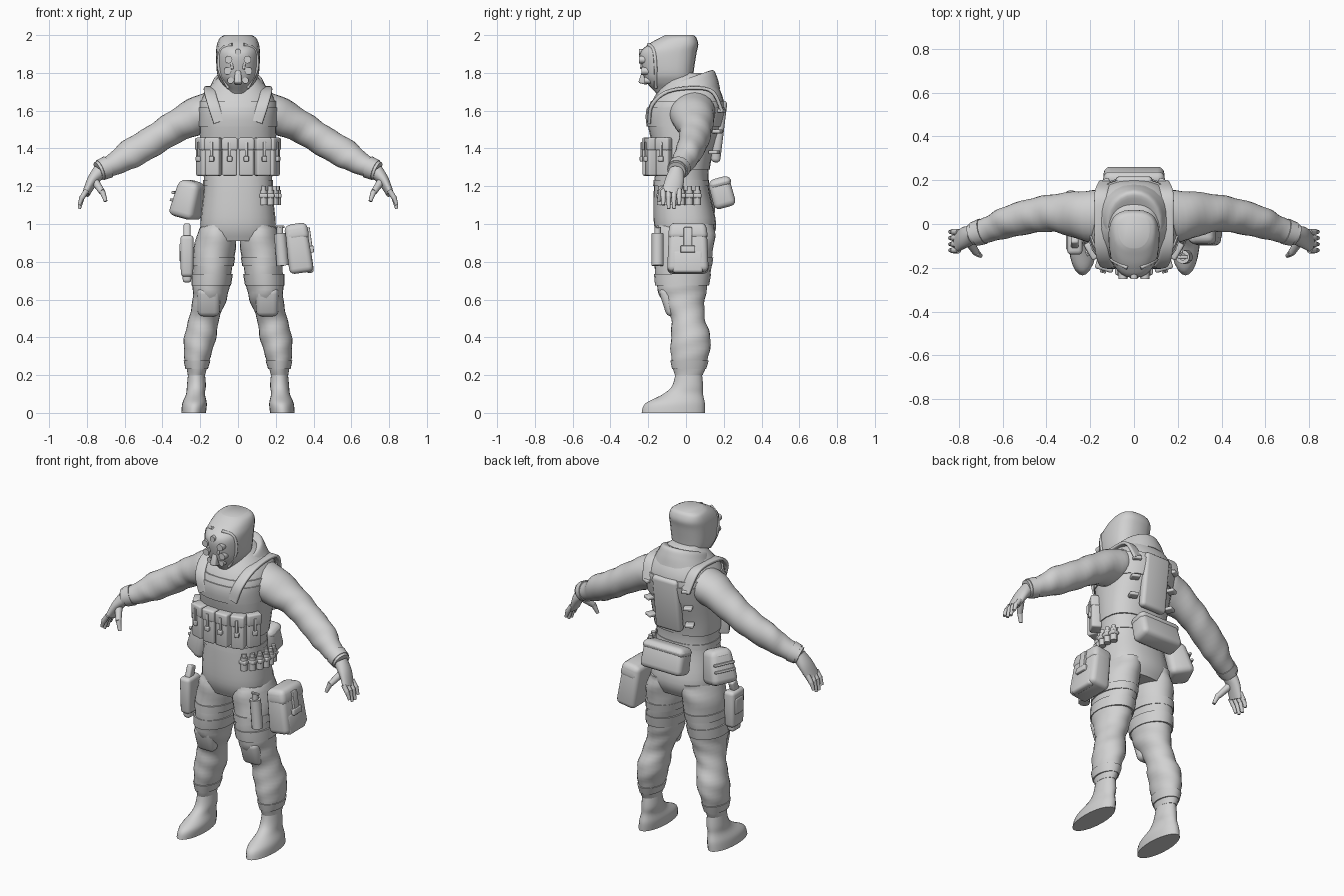
import bpy, bmesh, math
from mathutils import Matrix, Vector

default_cube = bpy.data.objects.get("Cube")
if default_cube:
    bpy.data.objects.remove(default_cube)

grey = bpy.data.materials.new("plain_grey")
grey.use_nodes = True
colour = (.64, .64, .64, 1)
grey.diffuse_color = colour
grey.node_tree.nodes["Principled BSDF"].inputs["Base Color"].default_value = colour
UP = Vector((0, 0, 1))


def finish(name, bm, mirror, angle):
    """Turn a bmesh into a smooth shaded object, optionally mirrored across x."""
    bmesh.ops.recalc_face_normals(bm, faces=bm.faces)
    mesh = bpy.data.meshes.new(name)
    bm.to_mesh(mesh)
    bm.free()
    mesh.materials.append(grey)
    part = bpy.data.objects.new(name, mesh)
    bpy.context.collection.objects.link(part)
    bpy.ops.object.select_all(action='DESELECT')
    part.select_set(True)
    bpy.context.view_layer.objects.active = part
    bpy.ops.object.shade_smooth_by_angle(angle=math.radians(angle))
    if mirror:
        part.modifiers.new("Mirror", 'MIRROR').use_mirror_merge = False


def spline(rows, steps=5):
    """Fill in rows of numbers along a smooth curve through the given ones."""
    rows = [Vector(row) for row in rows]
    dense = []
    for i in range(len(rows) - 1):
        start, end = rows[i], rows[i + 1]
        pull_in = (end - rows[max(i - 1, 0)]) / 2
        pull_out = (rows[min(i + 2, len(rows) - 1)] - start) / 2
        for step in range(steps):
            t = step / steps
            blend = t * t * (3 - 2 * t)
            dense.append(start.lerp(end, blend) + pull_in * t * (1 - t) ** 2 - pull_out * t * t * (1 - t))
    return dense + [rows[-1]]


def level(rows):
    """Rows of height, x centre, half width, front y and back y become smooth level rings."""
    return spline([(x, (front + back) / 2, z, half, (back - front) / 2) for z, x, half, front, back in rows])


def loft(name, rings, axis=None, mirror=False, sides=24, power=2, egg=0, fold=0):
    """Skin rings (x, y, z, half width, half depth) set square to their path or to axis."""
    bm = bmesh.new()
    loops = []
    centres = [Vector(ring[:3]) for ring in rings]
    for i, centre in enumerate(centres):
        along = axis or centres[min(i + 1, len(rings) - 1)] - centres[max(i - 1, 0)]
        along = along.normalized()
        across = (Vector((1, 0, 0)) - along * along.x).normalized()
        deep = along.cross(across)
        loop = []
        for k in range(sides):
            angle = math.tau * k / sides
            c, s = math.cos(angle), math.sin(angle)
            ripple = 1 + fold * math.sin(i * 1.3 + angle * 2)
            wide = math.copysign(abs(c) ** (2 / power), c) * (1 + egg * s) * ripple
            thick = math.copysign(abs(s) ** (2 / power), s) * ripple
            loop.append(bm.verts.new(centre + across * rings[i][3] * wide + deep * rings[i][4] * thick))
        loops.append(loop)
    for low, high in zip(loops, loops[1:]):
        for k in range(sides):
            bm.faces.new((low[k - 1], low[k], high[k], high[k - 1]))
    bm.faces.new(loops[0])
    bm.faces.new(loops[-1])
    finish(name, bm, mirror, 50)


def band(name, rings, low, high, grow=.008, **options):
    """Wrap a slightly larger sleeve round part of another loft."""
    swell = Vector((0, 0, 0, grow, grow))
    loft(name, [ring + swell for ring in rings if low <= ring[2] <= high], **options)


def rod(name, start, end, radius, tip=1, mirror=True):
    loft(name, [(*start, radius, radius), (*end, radius * tip, radius * tip)], mirror=mirror, sides=12)


def place(loc, turn=0, lean=0):
    """Stand a part at loc, turned about the vertical and leaning to its own front."""
    return (Matrix.Translation(loc) @ Matrix.Rotation(math.radians(turn), 4, 'Z')
            @ Matrix.Rotation(math.radians(lean), 4, 'X'))


def box(name, frame, size, bevel=.01, taper=1, mirror=False):
    """Bevelled block; taper scales its top face."""
    bm = bmesh.new()
    bmesh.ops.create_cube(bm, size=1)
    for v in bm.verts:
        scale = taper if v.co.z > 0 else 1
        v.co = Vector((v.co.x * size[0] * scale, v.co.y * size[1] * scale, v.co.z * size[2]))
    bmesh.ops.bevel(bm, geom=bm.edges[:], offset=bevel, segments=3, profile=.5, affect='EDGES')
    bm.transform(frame)
    finish(name, bm, mirror, 35)


def pouch(name, frame, size, bevel=.01, taper=1, mirror=False, strapped=True):
    """Bag with a lid and, if strapped, a strap and buckle on its front."""
    w, d, h = size
    lid = frame @ Matrix.Translation((0, -d * .04, h * .34))
    box(name, frame, size, bevel, taper, mirror)
    box(name + "_lid", lid, (w * taper * 1.08, d * taper * 1.06, h * .34), bevel, taper, mirror)
    if strapped:
        strap = frame @ Matrix.Translation((0, -d / 2, h * .15))
        buckle = frame @ Matrix.Translation((0, -d / 2, -h * .05))
        box(name + "_strap", strap, (w * .2, .02, h * .5), .004, mirror=mirror)
        box(name + "_buckle", buckle, (w * .35, .03, h * .14), .005, mirror=mirror)


# Torso, vest and belt
torso = level([
    (.91, 0, .18, -.14, .13), (1, 0, .2, -.17, .16), (1.2, 0, .18, -.17, .12), (1.35, 0, .19, -.16, .13),
    (1.55, 0, .2, -.2, .19), (1.65, 0, .2, -.18, .2), (1.74, 0, .14, -.12, .16), (1.8, 0, .08, -.08, .08)])
loft("torso", torso, UP, power=2.4)
band("vest", torso, 1.27, 1.66, .006, axis=UP, power=2.5)
band("chest_plate", torso, 1.48, 1.62, .013, axis=UP, power=2.4)
band("belt", torso, 1.17, 1.24, .004, axis=UP, power=2.4)
strap_path = spline([(.1, -.195, 1.54), (.13, -.18, 1.63), (.15, -.1, 1.7), (.15, .04, 1.72),
                     (.15, .14, 1.7), (.13, .19, 1.6)])
loft("shoulder_strap", [(*point, .03, .01) for point in strap_path], mirror=True, power=4)

# Collar and hooded head
loft("collar", spline([(0, .02, 1.66, .18, .17), (0, .01, 1.72, .15, .165), (0, 0, 1.765, .125, .15),
                       (0, -.02, 1.755, .1, .11)]), Vector((0, -.35, 1)))
head = level([(1.65, 0, .08, -.12, .06), (1.7, 0, .06, -.165, .04), (1.75, 0, .09, -.21, .04),
              (1.8, 0, .11, -.23, .04), (1.9, 0, .115, -.245, .055), (1.95, 0, .11, -.2, .065),
              (1.985, 0, .095, -.14, .055), (2, 0, .07, -.11, .04)])
loft("hooded_head", head, UP, power=2.5, egg=.15)
hood_edge = spline([(.03, -.2, 1.95), (.09, -.17, 1.92), (.1, -.16, 1.82), (.05, -.16, 1.72)])
loft("hood_rim", [(*point, .009, .009) for point in hood_edge], mirror=True, sides=8)

# Mask fittings
box("mask_ridge", place((0, -.217, 1.79), lean=-14), (.04, .05, .1), taper=.7)
rod("forehead_lens", (0, -.2, 1.91), (0, -.25, 1.91), .017, mirror=False)
for name, x, z, front, radius in (("eye_lens", .05, 1.87, -.25, .02), ("cheek_valve", .055, 1.81, -.235, .02),
                                  ("chin_valve", .04, 1.76, -.22, .017)):
    rod(name, (x, -.15, z), (x, front, z), radius)
rod("mask_strap", (.04, -.22, 1.92), (.03, -.237, 1.82), .007)

# Sleeves, cuffs and hands
sleeve = spline([
    (.1, .03, 1.61, .1, .11), (.2, .035, 1.58, .1, .12), (.34, .05, 1.51, .085, .09), (.45, .04, 1.44, .08, .08),
    (.57, .01, 1.37, .08, .07), (.65, -.02, 1.32, .06, .06), (.74, -.05, 1.28, .05, .05)])
loft("sleeve", sleeve, mirror=True, fold=.025)
band("cuff", sleeve, 1.28, 1.31, .005, mirror=True)
loft("palm", spline([(.73, -.05, 1.28, .04, .04), (.77, -.06, 1.23, .03, .05), (.805, -.08, 1.16, .02, .05)]),
     mirror=True)
for i, length in enumerate((.06, .08, .08, .06)):
    y = -.12 + i * .028
    rod("finger", (.8, y, 1.18), (.825, y, 1.14), .014)
    rod("fingertip", (.825, y, 1.145), (.84, y, 1.16 - length), .014, .6)
rod("thumb", (.76, -.07, 1.23), (.72, -.13, 1.17), .022, .75)
rod("thumb_tip", (.72, -.13, 1.175), (.7, -.145, 1.12), .016, .6)

# Trouser legs, straps, knee pads and boots
leg = level([
    (1, .1, .09, -.15, .15), (.9, .12, .11, -.16, .15), (.7, .14, .1, -.16, .12), (.6, .15, .09, -.13, .1),
    (.5, .18, .08, -.08, .1), (.4, .2, .085, -.08, .13), (.3, .215, .07, -.08, .12), (.2, .22, .045, -.06, .09)])
loft("trouser_leg", leg, UP, mirror=True, fold=.025)
band("thigh_strap", leg, .77, .83, .005, axis=UP, mirror=True)
band("trouser_fold", leg, .67, .75, .007, axis=UP, mirror=True)
band("trouser_hem", leg, .23, .29, .006, axis=UP, mirror=True)
box("knee_pad", place((.155, -.09, .59), lean=18), (.12, .07, .16), .03, mirror=True)
loft("boot", level([(.25, .22, .04, -.05, .08), (.15, .22, .05, -.07, .09), (.1, .225, .05, -.12, .09),
                    (.05, .23, .065, -.215, .1), (0, .235, .065, -.235, .1)]), UP, mirror=True)

# Magazine pouches across the front
for x, y, turn in ((.044, -.2, 0), (.13, -.18, 17), (.18, -.115, 60)):
    pouch("magazine_pouch", place((x, y, 1.355), turn), (.078, .06, .2), mirror=True)

# Back panel with loops
box("back_panel", place((0, .175, 1.49), lean=-7), (.17, .05, .33), .02)
for step in range(3):
    box("back_loop", place((.13, .15 + step * .015, 1.38 + step * .11), -25), (.05, .05, .02), .006, mirror=True)

# Bags on the rear of the belt, right hip and left thigh
pouch("rear_bag", place((0, .19, 1.165), 180, -15), (.28, .12, .16), .03, .95, strapped=False)
hip_frame = place((-.26, .055, 1.13), -115, -14)
pouch("hip_bag", hip_frame, (.17, .15, .2), .035, .8, strapped=False)
for height in (-.02, .02):
    box("hip_bag_strap", hip_frame @ Matrix.Translation((0, -.07, height)), (.13, .02, .014), .004)
pouch("thigh_bag", place((.32, .01, .87), 90, -8), (.22, .13, .26), .028, .9)
box("thigh_bag_pocket", place((.375, .01, .8), 90, -8), (.16, .04, .12), .015)

# Row of small rounds along the left hip
for step in range(6):
    angle = math.radians(step * 14 - 50)
    foot = Vector((.21 * math.cos(angle), .175 * math.sin(angle), 1.1))
    rod("belt_round", foot, foot + UP * .08, .02, mirror=False)
    rod("belt_round_cap", foot + UP * .08, foot + UP * .1, .013, mirror=False)
    box("belt_round_holder", place(foot + UP * .05), (.045, .045, .025), .008)

# Canister beside the left thigh bag
canister_top = Vector((.222, -.15, .95))
rod("canister", (.237, -.15, .78), canister_top, .032, mirror=False)
rod("canister_neck", canister_top, canister_top + UP * .035, .017, mirror=False)
box("canister_lever", place(canister_top + UP * .035), (.05, .015, .012), .004)

# Right thigh holster with sidearm grip
holster = Vector((-.27, -.08, .83))
box("holster", place(holster), (.065, .11, .22), .02, 1.1)
box("holster_guard", place(holster + Vector((-.025, 0, .02))), (.03, .08, .1))
box("holster_tip", place(holster - UP * .11), (.045, .08, .06), .015)
box("sidearm_grip", place(holster + UP * .12, lean=-20), (.035, .05, .1))
